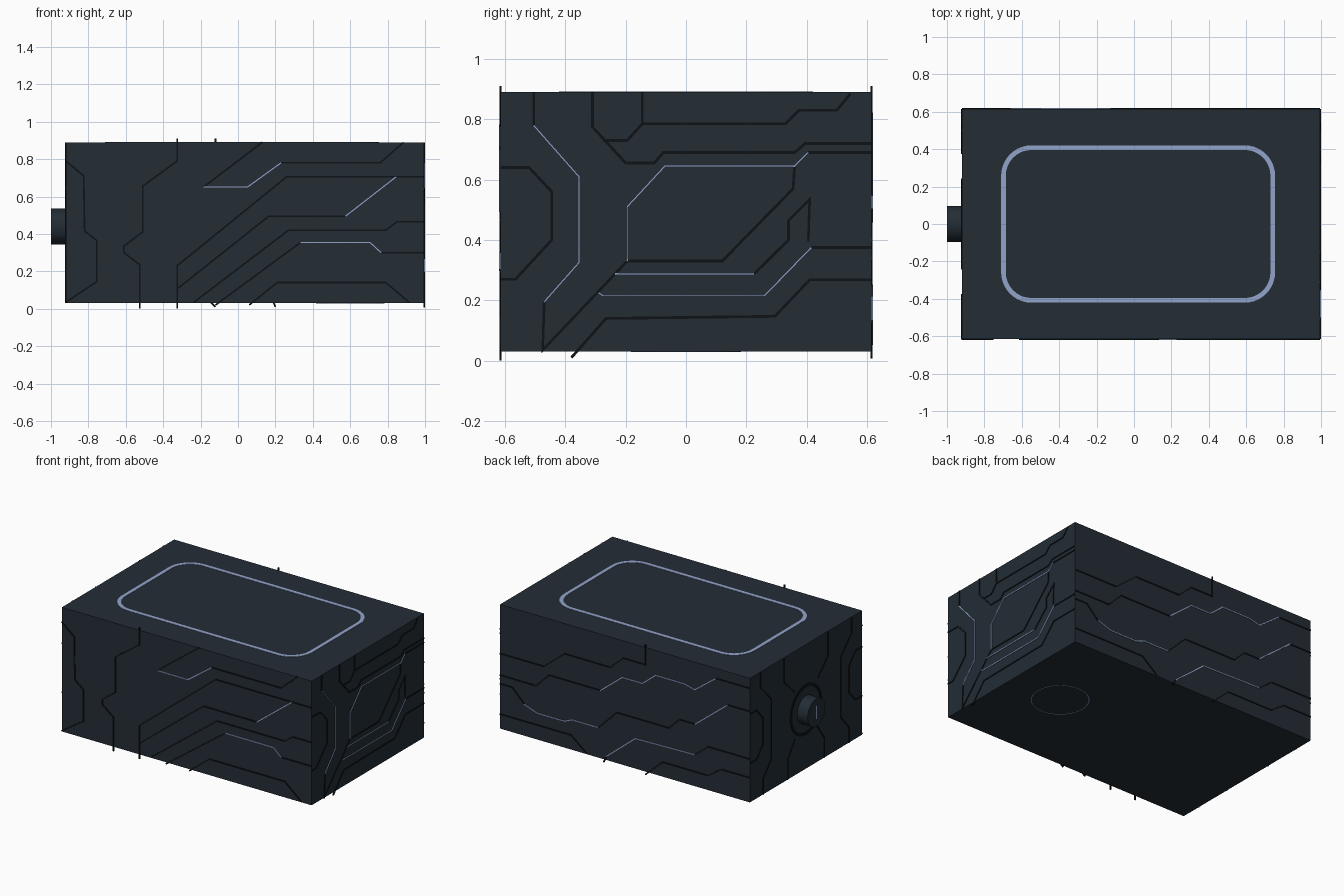
import bpy, bmesh, math
from mathutils import Vector

cube = bpy.data.objects.get("Cube")
if cube:
    bpy.data.objects.remove(cube)


def make_material(name, colour):
    mat = bpy.data.materials.new(name)
    mat.use_nodes = True
    mat.diffuse_color = (*colour, 1)
    mat.node_tree.nodes["Principled BSDF"].inputs["Base Color"].default_value = (*colour, 1)
    return mat


shell = make_material("slate_shell", (.017, .026, .036))
dark = make_material("black_trace", (.004, .006, .008))
light = make_material("pale_blue_trace", (.29, .37, .6))

LEFT_X, RIGHT_X, HALF_Y, BASE, TOP = -.92, .995, .615, .03, .89
MID = .44


def finish(name, bm, materials):
    bmesh.ops.recalc_face_normals(bm, faces=bm.faces)
    mesh = bpy.data.meshes.new(name)
    bm.to_mesh(mesh)
    bm.free()
    for mat in materials:
        mesh.materials.append(mat)
    obj = bpy.data.objects.new(name, mesh)
    bpy.context.collection.objects.link(obj)
    return obj


# Each side maps flat coordinates (u, v) and a height d above it to space
SIDES = {
    "front": lambda u, v, d: (u, -HALF_Y - d, v),
    "back": lambda u, v, d: (u, HALF_Y + d, v),
    "right": lambda u, v, d: (RIGHT_X + d, u, v),
    "left": lambda u, v, d: (LEFT_X - d, u, v),
    "top": lambda u, v, d: (u, v, TOP + d),
    "bottom": lambda u, v, d: (u, v, BASE - d),
}


def add_strip(bm, side, points, width, height, slot=0, closed=False):
    """Thin mitred bar that follows a path on one side of the box."""
    place = SIDES[side]
    pts = [Vector(p) for p in points]
    count = len(pts)
    rows = []
    for i, p in enumerate(pts):
        before = pts[i - 1] if i or closed else None
        after = pts[(i + 1) % count] if i < count - 1 or closed else None
        a = (p - before).normalized() if before else (after - p).normalized()
        b = (after - p).normalized() if after else a
        na, nb = Vector((-a.y, a.x)), Vector((-b.y, b.x))
        n = na + nb
        if n.length < .3:
            n = nb * 2
        n.normalize()
        n *= width / 2 / max(n.dot(nb), .4)
        l, r = p + n, p - n
        rows.append([bm.verts.new(place(q.x, q.y, d))
                     for q, d in ((l, height), (r, height), (r, -height), (l, -height))])
    pairs = list(zip(rows, rows[1:]))
    if closed:
        pairs.append((rows[-1], rows[0]))
    faces = [bm.faces.new((s[k], s[(k + 1) % 4], e[(k + 1) % 4], e[k]))
             for s, e in pairs for k in range(4)]
    if not closed:
        faces += [bm.faces.new(rows[0]), bm.faces.new(rows[-1])]
    for f in faces:
        f.material_index = slot


def circle(cx, cy, radius, steps=48):
    return [(cx + radius * math.cos(math.tau * i / steps),
             cy + radius * math.sin(math.tau * i / steps)) for i in range(steps)]


def rounded_rectangle(cx, cy, hx, hy, radius, steps=10):
    path = []
    for q, (sx, sy) in enumerate(((1, 1), (-1, 1), (-1, -1), (1, -1))):
        for i in range(steps + 1):
            a = (q + i / steps) * math.pi / 2
            path.append((cx + sx * (hx - radius) + radius * math.cos(a),
                         cy + sy * (hy - radius) + radius * math.sin(a)))
    return path


# Box shell
bm = bmesh.new()
bmesh.ops.create_cube(bm, size=1)
for v in bm.verts:
    v.co.x = RIGHT_X if v.co.x > 0 else LEFT_X
    v.co.y = HALF_Y if v.co.y > 0 else -HALF_Y
    v.co.z = TOP if v.co.z > 0 else BASE
finish("box_shell", bm, [shell])

# Circuit traces: dark and light paths for each side
DARK, LIGHT = {}, {}
DARK["front"] = [
    [(-.92, .79), (-.825, .71), (-.82, .415), (-.755, .365), (-.755, .145), (-.92, .035)],
    [(-.325, .91), (-.325, .79), (-.51, .655), (-.51, .41), (-.61, .335), (-.61, .3),
     (-.525, .235), (-.525, 0)],
    [(.13, .89), (-.185, .65)],
    [(.23, .78), (.76, .78), (.885, .89)],
    [(-.325, 0), (-.325, .23), (.26, .705), (.995, .705)],
    [(.575, .495), (.165, .495), (-.32, .11)],
    [(-.235, .035), (.27, .42), (.79, .42), (.85, .465), (.995, .465)],
    [(-.12, .02), (.335, .355)],
    [(.765, .3), (.995, .3)],
    [(.06, .02), (.21, .14), (.79, .14), (.915, .035)],
]
LIGHT["front"] = [
    [(-.185, .65), (.05, .65), (.23, .78)],
    [(.845, .705), (.575, .495)],
    [(.335, .355), (.705, .355), (.765, .3)],
]
DARK["right"] = [
    [(-.615, .64), (-.52, .64), (-.445, .56), (-.445, .4), (-.565, .27), (-.615, .27)],
    [(-.505, .89), (-.505, .78)],
    [(-.47, .195), (-.475, .035), (-.195, .33)],
    [(.405, .69), (.615, .69)],
    [(.36, .645), (.355, .57), (.12, .33), (-.195, .33)],
    [(-.31, .89), (-.31, .775), (-.2, .655), (-.105, .655), (-.075, .69), (.36, .69),
     (.395, .72), (.615, .72)],
    [(-.145, .89), (-.145, .785), (.33, .785), (.375, .83), (.5, .83), (.545, .885)],
    [(-.145, .785), (-.195, .73), (-.275, .73)],
    [(-.38, .01), (-.265, .14), (.295, .147), (.41, .268), (.615, .268)],
    [(.415, .375), (.615, .375)],
    [(.225, .287), (.34, .4), (.34, .465), (.41, .535), (.405, .395)],
]
LIGHT["right"] = [
    [(-.505, .78), (-.355, .61), (-.355, .325), (-.47, .195)],
    [(-.195, .33), (-.195, .51), (-.07, .645), (.36, .645), (.405, .69)],
    [(-.29, .225), (-.275, .215), (.26, .215), (.415, .375)],
    [(-.235, .287), (.225, .287)],
]
DARK["back"] = [
    [(.995, .55), (.66, .55), (.5, .68), (.15, .68), (.05, .77), (-.12, .77), (-.12, .91)],
    [(.995, .4), (.72, .4), (.62, .5), (.225, .5)],
    [(-.66, .82), (-.92, .82)],
    [(.995, .34), (.9, .34), (.81, .25)],
    [(.24, .24), (.1, .38), (-.3, .38), (-.38, .46), (-.5, .46)],
    [(-.75, .66), (-.92, .66)],
    [(.995, .13), (.45, .13), (.33, .035)],
    [(.2, .01), (.18, .055)],
    [(-.5, .25), (-.6, .33), (-.92, .33)],
    [(-.12, .01), (-.25, .13), (-.6, .13), (-.7, .2), (-.92, .2)],
]
LIGHT["back"] = [
    [(.225, .5), (.055, .637), (-.1, .637), (-.2, .72), (-.42, .72), (-.5, .7), (-.66, .82)],
    [(.81, .25), (.71, .215), (.5, .215), (.44, .24), (.24, .24)],
    [(.18, .055), (-.045, .24), (-.5, .25)],
    [(-.5, .46), (-.75, .66)],
]
half = [
    [(.5, .89), (.5, .78), (.38, .66), (.38, .24), (.47, .14), (.47, .03)],
    [(.24, .89), (.24, .72), (.13, .61)],
    [(.615, .64), (.54, .64), (.47, .56), (.47, .38), (.54, .3), (.615, .3)],
    [(.2, .03), (.2, .17), (.12, .28)],
]
DARK["left"] = half + [[(-u, v) for u, v in path] for path in half]

for side, paths in DARK.items():
    bm = bmesh.new()
    for path in paths:
        add_strip(bm, side, path, .009, .004, 0)
    for path in LIGHT.get(side, []):
        add_strip(bm, side, path, .006, .005, 1)
    finish(side + "_traces", bm, [dark, light])

# Light bands and rings that close on themselves
for name, side, path, width, height, mat in (
        ("lid_band", "top", rounded_rectangle(.022, 0, .72, .408, .15), .025, .002, light),
        ("base_ring", "bottom", circle(.6, 0, .18), .004, .001, light),
        ("connector_ring", "left", circle(0, MID, .165), .02, .004, dark)):
    bm = bmesh.new()
    add_strip(bm, side, path, width, height, closed=True)
    finish(name, bm, [mat])

# Round connector with a slot plate on its end
bpy.ops.mesh.primitive_cylinder_add(vertices=32, radius=.096, depth=.12,
                                    location=(-.94, 0, MID), rotation=(0, math.pi / 2, 0))
connector = bpy.context.object
connector.name = "connector"
connector.data.materials.append(shell)
bpy.ops.object.shade_smooth_by_angle()
bpy.ops.mesh.primitive_cube_add(size=1, location=(-.998, 0, MID))
slot = bpy.context.object
slot.name = "connector_slot"
slot.scale = (.005, .012, .09)
slot.data.materials.append(light)
